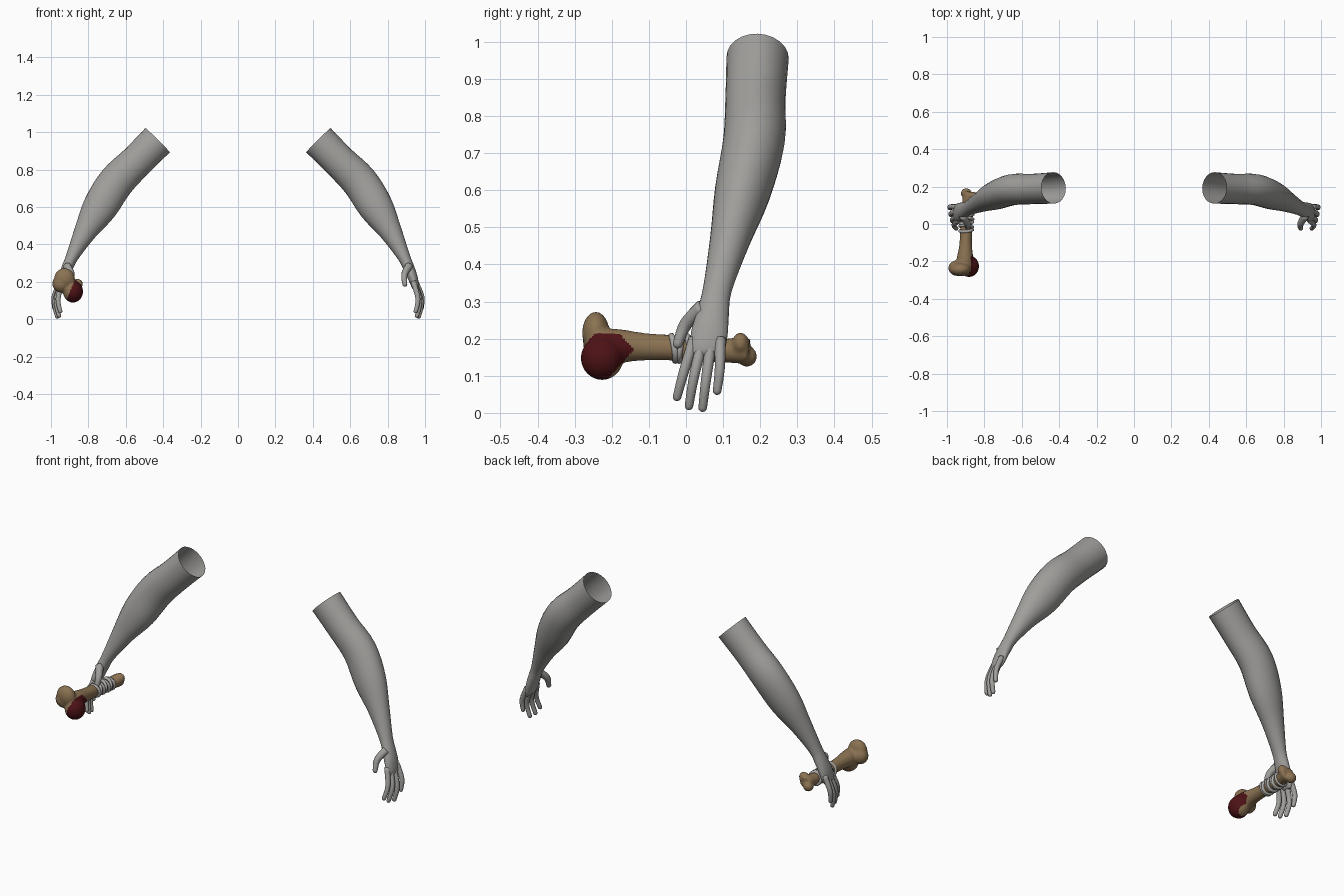
import bpy, bmesh, math
from mathutils import Vector, Matrix

if "Cube" in bpy.data.objects:
    bpy.data.objects.remove(bpy.data.objects["Cube"])


def material(name, rgb):
    m = bpy.data.materials.new(name)
    m.diffuse_color = (*rgb, 1)
    m.use_nodes = True
    m.node_tree.nodes["Principled BSDF"].inputs["Base Color"].default_value = m.diffuse_color
    return m


SKIN = material("grey skin", (0.35, 0.345, 0.33))
BONE = material("bone tan", (0.26, 0.17, 0.085))
BLOOD = material("dark red", (0.075, 0.006, 0.008))
WRAP = material("pale wrap", (0.42, 0.415, 0.40))


def smooth_path(secs, steps):
    """Catmull-Rom through sections, each a tuple of numbers."""
    out = []
    for i in range(len(secs) - 1):
        p = [secs[max(i - 1, 0)], secs[i], secs[i + 1], secs[min(i + 2, len(secs) - 1)]]
        for k in range(steps):
            t = k / steps
            out.append([0.5 * (2 * b + (c - a) * t + (2 * a - 5 * b + 4 * c - d) * t * t
                               + (3 * b - a - 3 * c + d) * t ** 3) for a, b, c, d in zip(*p)])
    return out + [list(secs[-1])]


def loft(bm, secs, n, steps=4, cap_start=False, ref=Vector((0, 1, 0))):
    """Elliptical tube: sections are x, y, z, radius along ref, other radius."""
    path = smooth_path(secs, steps)
    pts = [Vector(s[:3]) for s in path]
    rings = []
    for i, s in enumerate(path):
        d = (pts[min(i + 1, len(pts) - 1)] - pts[max(i - 1, 0)]).normalized()
        u = (ref - d * ref.dot(d)).normalized()
        v = d.cross(u)
        rings.append([bm.verts.new(pts[i] + u * (s[3] * math.cos(a)) + v * (s[4] * math.sin(a)))
                      for a in (2 * math.pi * k / n for k in range(n))])
    for r, q in zip(rings, rings[1:]):
        for k in range(n):
            bm.faces.new((r[k], r[(k + 1) % n], q[(k + 1) % n], q[k]))
    bm.faces.new(rings[-1])
    if cap_start:
        bm.faces.new(rings[0][::-1])


def finger(bm, points, r0, r1):
    """Tapered finger with a rounded tip."""
    m = len(points) - 1
    radii = [r0 + (r1 - r0) * i / m for i in range(m + 1)]
    secs = smooth_path([(*p, r, r) for p, r in zip(points, radii)], 4)
    tip = Vector(points[-1])
    d = (tip - Vector(points[-2])).normalized()
    for along, scale in ((0.5, 0.87), (0.85, 0.53), (1.0, 0.1)):
        secs.append((*(tip + d * r1 * along), r1 * scale, r1 * scale))
    loft(bm, secs, 10, 1, True)


def make_object(name, bm, mats, recalc=True):
    if recalc:
        bmesh.ops.recalc_face_normals(bm, faces=bm.faces)
    me = bpy.data.meshes.new(name)
    bm.to_mesh(me)
    bm.free()
    for m in mats:
        me.materials.append(m)
    me.polygons.foreach_set("use_smooth", [True] * len(me.polygons))
    ob = bpy.data.objects.new(name, me)
    bpy.context.collection.objects.link(ob)
    return ob


# Arms: open upper end, forearm, palm, then fingers
ARM = [(0.430, 0.193, 0.957, 0.084, 0.092), (0.543, 0.187, 0.843, 0.081, 0.090),
       (0.652, 0.183, 0.733, 0.083, 0.096), (0.740, 0.152, 0.595, 0.075, 0.092),
       (0.818, 0.118, 0.465, 0.054, 0.060), (0.886, 0.085, 0.335, 0.039, 0.034),
       (0.915, 0.073, 0.270, 0.043, 0.030), (0.935, 0.064, 0.220, 0.049, 0.026),
       (0.950, 0.057, 0.170, 0.047, 0.019), (0.955, 0.055, 0.150, 0.038, 0.008)]
FINGERS = [
    [(0.937, 0.022, 0.20), (0.962, -0.006, 0.11), (0.950, -0.024, 0.043)],
    [(0.942, 0.044, 0.19), (0.972, 0.022, 0.10), (0.957, 0.008, 0.019)],
    [(0.946, 0.068, 0.19), (0.980, 0.054, 0.09), (0.967, 0.045, 0.014)],
    [(0.950, 0.092, 0.20), (0.984, 0.091, 0.12), (0.982, 0.084, 0.060)],
]
THUMB = [(0.915, 0.045, 0.285), (0.890, 0.000, 0.240), (0.892, -0.022, 0.187)]

for side, name in ((1, "left_arm"), (-1, "right_arm")):
    bm = bmesh.new()
    loft(bm, ARM, 24)
    for f in FINGERS:
        finger(bm, f, 0.0155, 0.0115)
    finger(bm, THUMB, 0.022, 0.0135)
    bmesh.ops.recalc_face_normals(bm, faces=bm.faces)
    if side < 0:
        bmesh.ops.scale(bm, vec=(-1, 1, 1), verts=bm.verts)
        bmesh.ops.reverse_faces(bm, faces=bm.faces)
    make_object(name, bm, [SKIN], False)

# Bone club: shaft and knobs fused into one skin
bm = bmesh.new()
SHAFT = [(-0.905, -0.24, 0.178, 0.050, 0.050), (-0.903, -0.18, 0.180, 0.046, 0.044),
         (-0.900, -0.11, 0.178, 0.037, 0.034), (-0.896, 0.00, 0.174, 0.034, 0.032),
         (-0.888, 0.09, 0.168, 0.032, 0.032), (-0.880, 0.145, 0.168, 0.035, 0.036),
         (-0.878, 0.170, 0.166, 0.034, 0.038)]
loft(bm, SHAFT, 20, 4, True, Vector((0, 0, 1)))
KNOBS = [((-0.928, -0.243, 0.215), (0.056, 0.037, 0.058)),
         ((-0.945, -0.236, 0.190), (0.048, 0.042, 0.048)),
         ((-0.882, -0.226, 0.148), (0.054, 0.058, 0.060)),
         ((-0.897, 0.164, 0.152), (0.029, 0.028, 0.028)),
         ((-0.858, 0.147, 0.188), (0.029, 0.023, 0.029))]
for c, s in KNOBS:
    bmesh.ops.create_icosphere(bm, subdivisions=3, radius=1,
                               matrix=Matrix.Translation(c) @ Matrix.Diagonal((*s, 1)))
bone = make_object("bone_club", bm, [BONE, BLOOD])
rm = bone.modifiers.new("fuse", 'REMESH')
rm.mode = 'VOXEL'
rm.voxel_size = 0.006
sm = bone.modifiers.new("soften", 'SMOOTH')
sm.factor = 0.5
sm.iterations = 6
dg = bpy.context.evaluated_depsgraph_get()
fused = bpy.data.meshes.new_from_object(bone.evaluated_get(dg))
bone.modifiers.clear()
bone.data = fused
fused.materials.clear()
fused.materials.append(BONE)
fused.materials.append(BLOOD)

# Stained side of the big end
for p in fused.polygons:
    x, y, z = p.center
    stained = (x + 0.897 > 0.4 * (z - 0.15) and z < 0.235
               and y < -0.14 - 0.9 * abs(z - 0.17))
    p.material_index = 1 if stained else 0
    p.use_smooth = True

# Grip wrapping: tilted coils around the shaft
for i in range(7):
    y = -0.034 + i * 0.021
    tilt = 0.16 * (-1) ** i
    bpy.ops.mesh.primitive_torus_add(
        major_segments=24, minor_segments=8, major_radius=0.034, minor_radius=0.0085,
        location=(-0.897 + 0.07 * max(y, 0), y, 0.174 - 0.05 * max(y, 0)),
        rotation=(math.pi / 2 + tilt, 0, tilt * 0.6))
    coil = bpy.context.object
    coil.name = f"grip_wrap_{i + 1}"
    coil.data.materials.append(WRAP)
    bpy.ops.object.shade_smooth()
